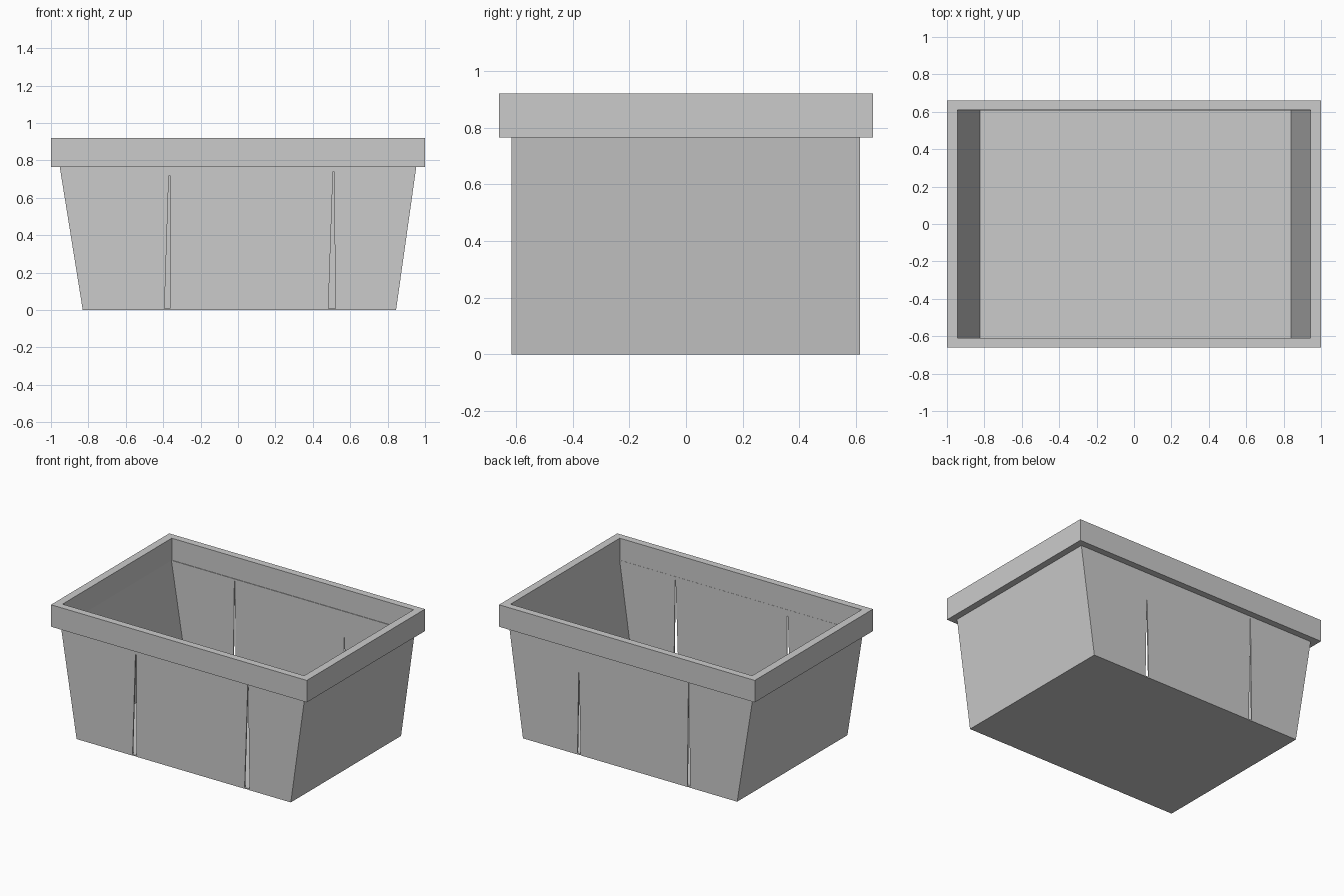
import bpy, bmesh
from mathutils import Vector

if "Cube" in bpy.data.objects:
    bpy.data.objects.remove(bpy.data.objects["Cube"])

RIM_Z0, RIM_Z1 = 0.765, 0.92
T = 0.008  # sheet thickness


def slab(name, points, offset):
    """Extrude a flat outline along an offset into a closed sheet."""
    bm = bmesh.new()
    face = bm.faces.new([bm.verts.new(p) for p in points])
    out = bmesh.ops.extrude_face_region(bm, geom=[face], use_keep_orig=True)
    verts = [g for g in out["geom"] if isinstance(g, bmesh.types.BMVert)]
    bmesh.ops.translate(bm, verts=verts, vec=Vector(offset))
    bmesh.ops.recalc_face_normals(bm, faces=bm.faces[:])
    mesh = bpy.data.meshes.new(name)
    bm.to_mesh(mesh)
    bm.free()
    obj = bpy.data.objects.new(name, mesh)
    bpy.context.collection.objects.link(obj)
    return obj


def side_wall(name, y, slits, inward):
    """Tapered long wall; each slit is (left foot, left top, right top, right foot, height)."""
    outline = [(-0.83, 0)]
    for a, b, c, d, h in slits:
        outline += [(a, 0), (b, h), (c, h), (d, 0)]
    outline += [(0.845, 0), (0.953, RIM_Z0), (-0.953, RIM_Z0)]
    return slab(name, [(x, y, z) for x, z in outline], (0, inward, 0))


# Long walls with wedge-shaped slits
side_wall("front_wall", -0.617,
          [(-0.393, -0.370, -0.363, -0.363, 0.72),
           (0.483, 0.508, 0.512, 0.522, 0.74)], T)
side_wall("back_wall", 0.614,
          [(-0.463, -0.453, -0.449, -0.440, 0.75),
           (0.393, 0.406, 0.409, 0.419, 0.58)], -T)

# Sloping end walls
for name, foot, s in (("left_end", -0.83, -1), ("right_end", 0.845, 1)):
    slab(name, [(foot, -0.609, 0), (foot, 0.606, 0),
                (s * 0.953, 0.606, RIM_Z0), (s * 0.953, -0.609, RIM_Z0)],
         (-s * T, 0, 0))

# Floor sheet
slab("floor", [(-0.83, -0.615, 0), (0.845, -0.615, 0),
               (0.845, 0.612, 0), (-0.83, 0.612, 0)], (0, 0, T))


# Square-section rim band, open in the middle
def ring(x, y, z):
    return [(-x, -y, z), (x, -y, z), (x, y, z), (-x, y, z)]


loops = [ring(1.0, 0.66, RIM_Z0), ring(1.0, 0.66, RIM_Z1),
         ring(0.945, 0.61, RIM_Z1), ring(0.945, 0.61, RIM_Z0)]
verts = [p for loop in loops for p in loop]
faces = [(4 * k + i, 4 * k + (i + 1) % 4,
          4 * ((k + 1) % 4) + (i + 1) % 4, 4 * ((k + 1) % 4) + i)
         for k in range(4) for i in range(4)]
mesh = bpy.data.meshes.new("rim")
mesh.from_pydata(verts, [], faces)
bpy.context.collection.objects.link(bpy.data.objects.new("rim", mesh))
